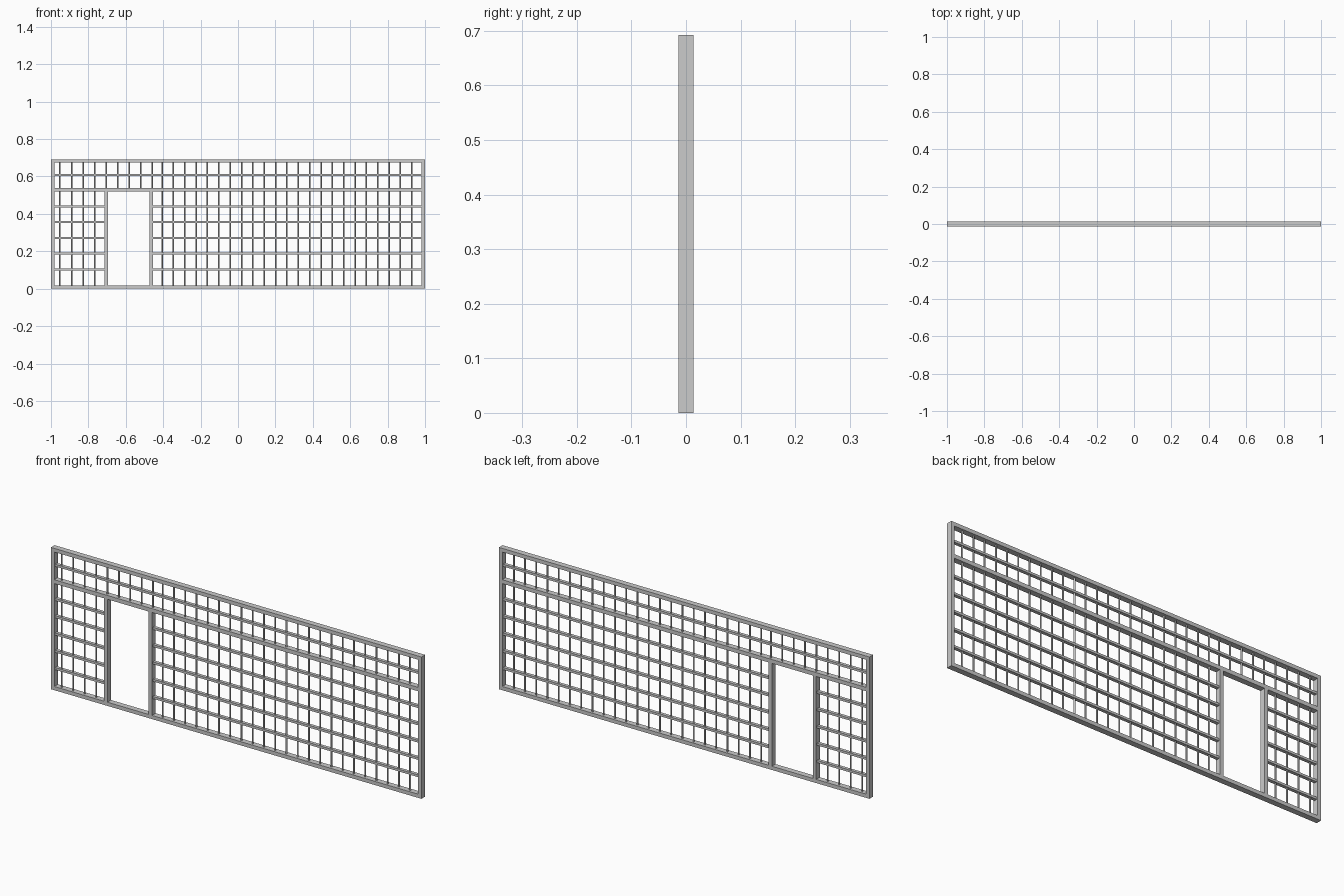
import bpy, bmesh
from mathutils import Matrix

if "Cube" in bpy.data.objects:
    bpy.data.objects.remove(bpy.data.objects["Cube"])

H, D = 0.692, 0.028   # overall height and frame depth
F = 0.018             # frame section width


def build(name, boxes=(), rods=()):
    """One object from boxes (x0,x1,z0,z1,depth) and round rods (x,z0,z1,r)."""
    bm = bmesh.new()
    for x0, x1, z0, z1, d in boxes:
        m = Matrix.Translation(((x0 + x1) / 2, 0, (z0 + z1) / 2)) @ Matrix.Diagonal((x1 - x0, d, z1 - z0, 1))
        bmesh.ops.create_cube(bm, size=1, matrix=m)
    for x, z0, z1, r in rods:
        bmesh.ops.create_cone(bm, cap_ends=True, segments=12, radius1=r, radius2=r, depth=z1 - z0,
                              matrix=Matrix.Translation((x, 0, (z0 + z1) / 2)))
    me = bpy.data.meshes.new(name)
    bm.to_mesh(me)
    bm.free()
    ob = bpy.data.objects.new(name, me)
    bpy.context.collection.objects.link(ob)
    if rods:
        bpy.context.view_layer.objects.active = ob
        ob.select_set(True)
        bpy.ops.object.shade_smooth_by_angle()
        ob.select_set(False)
    return ob


# Outer frame
build("side_posts", [(-1, -1 + F, 0, H, D), (1 - F, 1, 0, H, D)])
build("bottom_rail", [(-1 + F, 1 - F, 0, F, D)])
build("top_rail", [(-1 + F, 1 - F, H - F, H, D)])
build("middle_rail", [(-1 + F, 1 - F, 0.52, 0.539, D)])

# Door posts
DL, DR = (-0.713, -0.695), (-0.473, -0.454)
build("door_posts", [(a, b, F, 0.52, D) for a, b in (DL, DR)])

# Flat horizontal bars
t, bd = 0.0055, 0.016
bars = [(-1 + F, 1 - F, 0.607 - t, 0.607 + t, bd)]
for i in range(5):
    z = 0.103 + i * 0.0843
    bars += [(-1 + F, DL[0], z - t, z + t, bd), (DR[1], 1 - F, z - t, z + t, bd)]
build("horizontal_bars", bars)

# Thin vertical rods: full height beside the door, short above it
r = 0.004
left = [-0.952 + i * 0.0622 for i in range(4)]
door = [-0.704 + i * 0.0613 for i in range(5)]
right = [-0.406 + i * 0.0607 for i in range(23)]
build("vertical_rods", rods=[(x, F, H - F, r) for x in left + right])
build("rods_above_door", rods=[(x, 0.539, H - F, r) for x in door])
